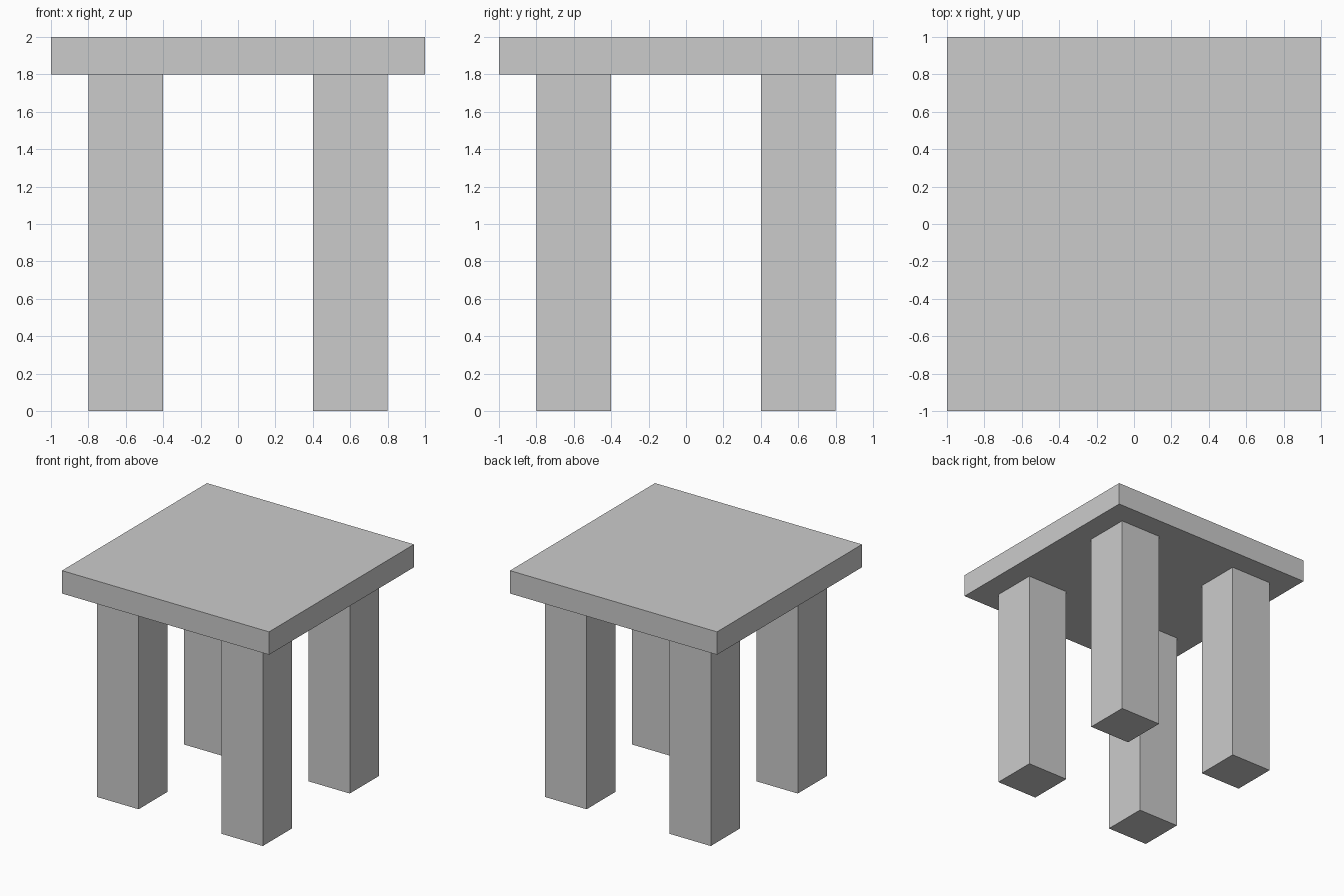
import bpy

if "Cube" in bpy.data.objects:
    bpy.data.objects.remove(bpy.data.objects["Cube"])


def box(name, x, y, z, size):
    """Box from its centre and full dimensions."""
    bpy.ops.mesh.primitive_cube_add(size=1, location=(x, y, z))
    obj = bpy.context.object
    obj.name = name
    obj.scale = size
    bpy.ops.object.transform_apply(location=False, rotation=False, scale=True)
    return obj


TOP_THICKNESS = 0.2
LEG_HEIGHT = 1.8
LEG_WIDTH = 0.4
LEG_OFFSET = 0.6

# Square table top
box("table_top", 0, 0, LEG_HEIGHT + TOP_THICKNESS / 2, (2, 2, TOP_THICKNESS))

# Four legs, inset from the corners
for y_name, sy in (("front", -1), ("back", 1)):
    for x_name, sx in (("left", -1), ("right", 1)):
        box(f"{y_name}_{x_name}_leg", sx * LEG_OFFSET, sy * LEG_OFFSET,
            LEG_HEIGHT / 2, (LEG_WIDTH, LEG_WIDTH, LEG_HEIGHT))
